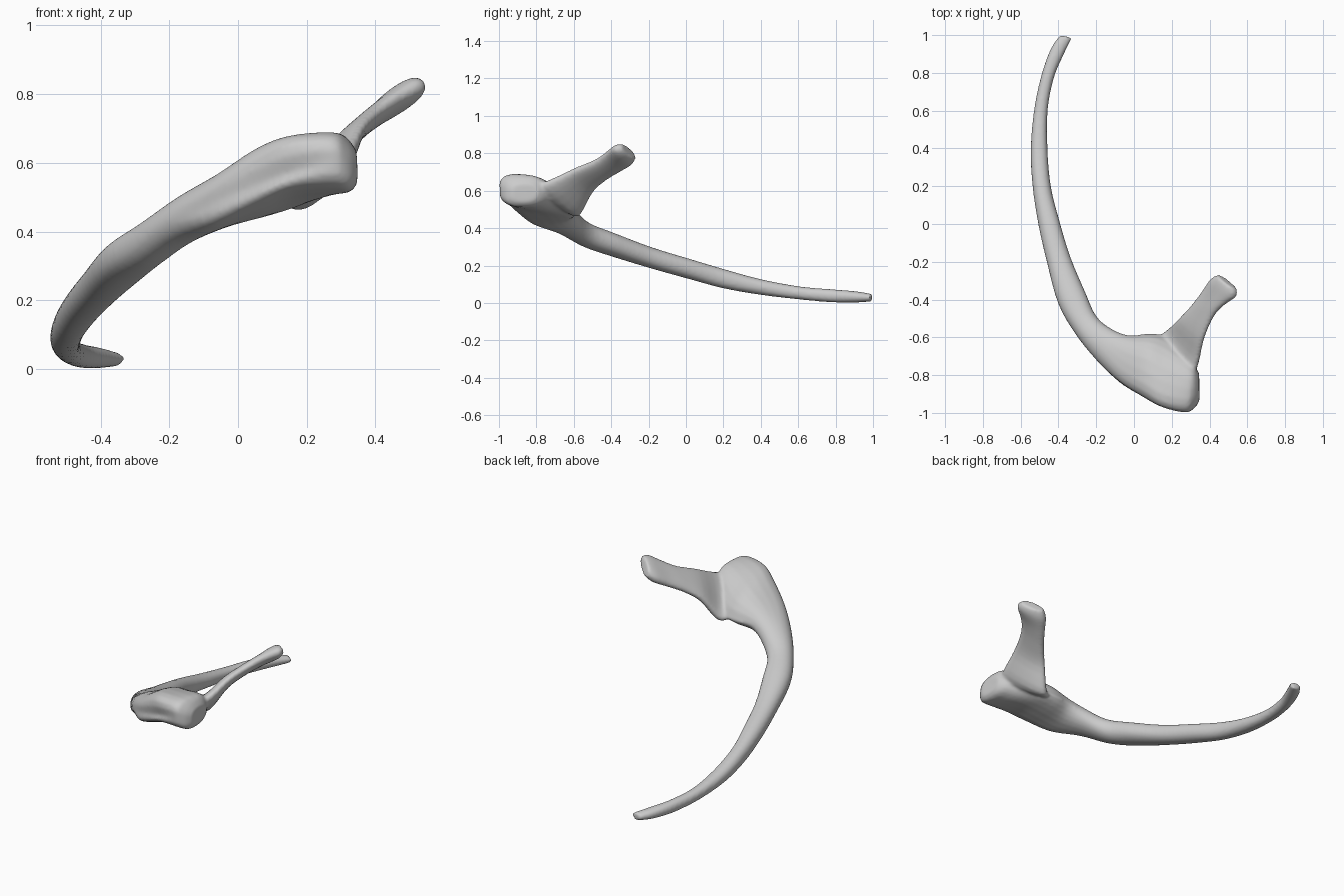
import bpy, bmesh, math
from mathutils import Vector as V

if "Cube" in bpy.data.objects:
    bpy.data.objects.remove(bpy.data.objects["Cube"])

N = 20      # points round each section
STEPS = 4   # interpolated sections between stations


def ring(outer, top, inner, bottom, k):
    """Rounded section through four extreme points."""
    c = (outer + inner) / 2
    pts = []
    for i in range(N):
        a = 2 * math.pi * i / N
        ca, sa = math.cos(a), math.sin(a)
        side = outer if ca >= 0 else inner
        up = top if sa >= 0 else bottom
        pts.append(c + (side - c) * abs(ca) ** k + (up - c) * abs(sa) ** k)
    return pts


def spline(p0, p1, p2, p3, t):
    return 0.5 * (2 * p1 + (p2 - p0) * t + (2 * p0 - 5 * p1 + 4 * p2 - p3) * t * t
                  + (3 * p1 - p0 - 3 * p2 + p3) * t ** 3)


def loft(bm, rings):
    """Smooth skin through the sections, capped at both ends."""
    rows = []
    for i in range(len(rings) - 1):
        q = [rings[max(0, min(len(rings) - 1, i + d))] for d in (-1, 0, 1, 2)]
        for s in range(STEPS):
            rows.append([spline(*p, s / STEPS) for p in zip(*q)])
    rows.append(rings[-1])
    vs = [[bm.verts.new(p) for p in r] for r in rows]
    for a, b in zip(vs, vs[1:]):
        for j in range(N):
            k = (j + 1) % N
            bm.faces.new((a[j], a[k], b[k], b[j]))
    bm.faces.new(vs[0][::-1])
    bm.faces.new(vs[-1])


# Curved shaft: outer x,y / inner x,y / low z, high z
shaft = [
    (-.392, 1.00, -.328, .985, .008, .048),
    (-.44, .93, -.375, .89, .002, .062),
    (-.487, .80, -.425, .77, .003, .073),
    (-.527, .62, -.457, .60, .018, .088),
    (-.547, .40, -.458, .40, .043, .127),
    (-.537, .20, -.440, .20, .078, .182),
    (-.507, .00, -.398, .03, .128, .237),
    (-.462, -.20, -.338, -.17, .184, .298),
    (-.402, -.42, -.258, -.36, .247, .375),
    (-.312, -.58, -.198, -.49, .298, .432),
    (-.20, -.72, -.11, -.56, .363, .507),
]
sections = []
for ox, oy, ix, iy, lo, hi in shaft:
    m = (lo + hi) / 2
    cx, cy = (ox + ix) / 2, (oy + iy) / 2
    sections.append(ring(V((ox, oy, m)), V((cx, cy, hi)), V((ix, iy, m)), V((cx, cy, lo)), .92))

# Broad knob end: outer, top, inner, bottom points
knob = [
    ((-.08, -.83, .48), (-.05, -.73, .57), (-.02, -.588, .48), (-.05, -.74, .408)),
    ((.05, -.907, .53), (.06, -.78, .638), (.09, -.578, .485), (.06, -.78, .448)),
    ((.16, -.958, .57), (.15, -.83, .67), (.18, -.60, .50), (.16, -.82, .487)),
    ((.27, -.995, .60), (.27, -.87, .688), (.27, -.70, .575), (.27, -.86, .507)),
    ((.32, -.975, .59), (.315, -.87, .675), (.32, -.75, .595), (.325, -.87, .515)),
    ((.348, -.93, .585), (.345, -.87, .635), (.345, -.79, .59), (.347, -.87, .54)),
]
sections += [ring(*map(V, s), .78) for s in knob]

# Flat neck: lower edge, upper edge, thickness
neck = [
    ((.10, -.61, .50), (.29, -.86, .62), .09),
    ((.17, -.567, .472), (.335, -.75, .645), .08),
    ((.24, -.50, .59), (.368, -.61, .71), .062),
    ((.30, -.438, .652), (.42, -.49, .76), .058),
    ((.36, -.36, .702), (.475, -.43, .80), .062),
    ((.408, -.292, .745), (.537, -.385, .833), .076),
    ((.447, -.268, .78), (.537, -.342, .838), .06),
]
normal = V((-.62, 0, .78))
neck_rings = []
for a, b, t in neck:
    a, b = V(a), V(b)
    off = normal * t / 2
    c = (a + b) / 2
    neck_rings.append(ring(b, c + off, a, c - off, .85))

bm = bmesh.new()
loft(bm, sections)
loft(bm, neck_rings)
bmesh.ops.recalc_face_normals(bm, faces=bm.faces)
mesh = bpy.data.meshes.new("rib_bone")
bm.to_mesh(mesh)
bm.free()
rib = bpy.data.objects.new("rib_bone", mesh)
bpy.context.collection.objects.link(rib)

# Fuse the neck into the shaft and soften the join
fuse = rib.modifiers.new("fuse", 'REMESH')
fuse.mode = 'VOXEL'
fuse.voxel_size = .009
fuse.use_smooth_shade = True
soft = rib.modifiers.new("soften", 'SMOOTH')
soft.factor = .5
soft.iterations = 6
